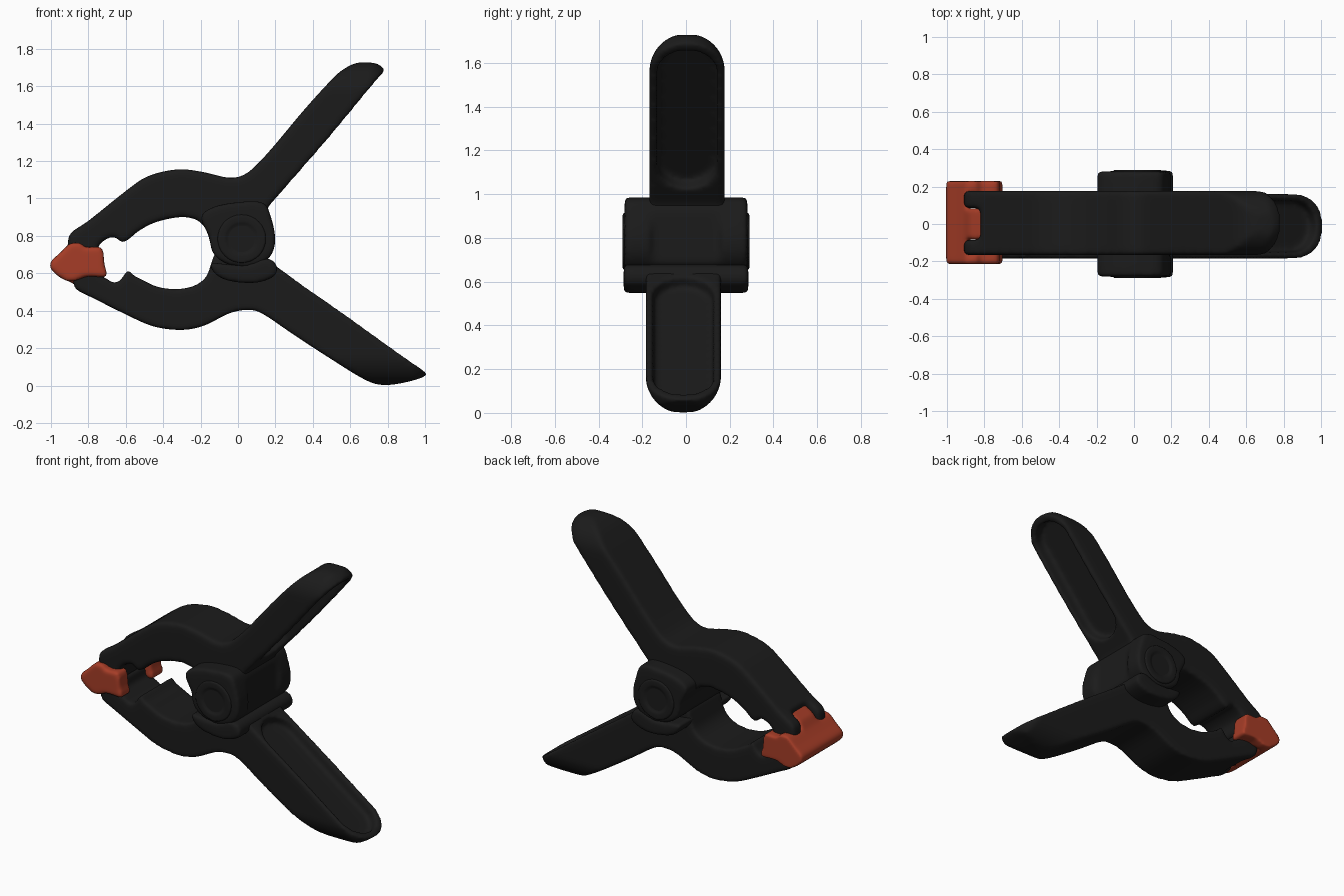
import bpy
import bmesh
from math import cos, sin, pi, radians
from mathutils import Matrix, Vector

cube = bpy.data.objects.get("Cube")
if cube:
    bpy.data.objects.remove(cube, do_unlink=True)


def make_material(name, colour):
    mat = bpy.data.materials.new(name)
    mat.use_nodes = True
    mat.diffuse_color = (*colour, 1)
    mat.node_tree.nodes["Principled BSDF"].inputs["Base Color"].default_value = (*colour, 1)
    return mat


black = make_material("black plastic", (.011, .011, .011))
orange = make_material("orange rubber", (.38, .046, .02))


def rounded(points, steps=3):
    """Closed smooth curve through the given profile points."""
    pts = [Vector(p) for p in points]
    count = len(pts)
    result = []
    for i in range(count):
        a, b, c, d = (pts[(i + k - 1) % count] for k in range(4))
        for s in range(steps):
            t = s / steps
            result.append(b + (c - a) * t / 2
                          + (a - b * 2.5 + c * 2 - d / 2) * t * t
                          + (b * 3 - a - c * 3 + d) * t ** 3 / 2)
    return result


def prism(name, outline, low, high, place):
    """Extrude an outline; place(u, v, w) turns outline and depth into a position."""
    bm = bmesh.new()
    bottom = [bm.verts.new(place(p[0], p[1], low)) for p in outline]
    top = [bm.verts.new(place(p[0], p[1], high)) for p in outline]
    bm.faces.new(bottom)
    bm.faces.new(top)
    for i in range(len(outline)):
        j = (i + 1) % len(outline)
        bm.faces.new((bottom[i], bottom[j], top[j], top[i]))
    bmesh.ops.recalc_face_normals(bm, faces=bm.faces)
    mesh = bpy.data.meshes.new(name)
    bm.to_mesh(mesh)
    bm.free()
    obj = bpy.data.objects.new(name, mesh)
    bpy.context.collection.objects.link(obj)
    return obj


def side_profile(name, outline, half_width, shift=0):
    return prism(name, outline, shift - half_width, shift + half_width,
                 lambda u, v, w: (u, w, v))


def box(name, x, y, z):
    return prism(name, [(x[0], z[0]), (x[1], z[0]), (x[1], z[1]), (x[0], z[1])],
                 y[0], y[1], lambda u, v, w: (u, w, v))


def stadium(name, angle, start, end, radius, low, high, shift=0):
    """Round-ended slab lying along a direction in the side plane."""
    turn = Matrix.Rotation(-angle, 3, 'Y')
    outline = []
    for centre, base in ((end - radius, -pi / 2), (start + radius, pi / 2)):
        for i in range(17):
            a = base + pi * i / 16
            outline.append((centre + radius * cos(a), shift + radius * sin(a)))
    return prism(name, outline, low, high, lambda u, v, w: turn @ Vector((u, v, w)))


def apply(obj, mod):
    bpy.context.view_layer.objects.active = obj
    bpy.ops.object.modifier_apply(modifier=mod.name)


def combine(obj, other, operation):
    other.hide_render = True
    mod = obj.modifiers.new("combine", 'BOOLEAN')
    mod.operation = operation
    mod.solver = 'EXACT'
    mod.object = other
    apply(obj, mod)
    bpy.data.objects.remove(other, do_unlink=True)


def soften(obj, mat, voxel=.012, repeat=10):
    """Fuse and round a part as moulded plastic."""
    mod = obj.modifiers.new("fuse", 'REMESH')
    mod.mode = 'VOXEL'
    mod.voxel_size = voxel
    apply(obj, mod)
    mod = obj.modifiers.new("round", 'SMOOTH')
    mod.factor = .5
    mod.iterations = repeat
    apply(obj, mod)
    obj.data.materials.clear()
    obj.data.materials.append(mat)
    obj.data.polygons.foreach_set("use_smooth", [True] * len(obj.data.polygons))


# Side outlines of the two arms, each one jaw, hinge and handle
upper_outline = [
    (-.91, .76), (-.89, .82), (-.8, .88), (-.6, 1.04), (-.48, 1.12), (-.32, 1.156),
    (-.18, 1.14), (-.05, 1.11), (.03, 1.125), (.1, 1.18), (.2, 1.29), (.35, 1.47),
    (.5, 1.635), (.57, 1.695), (.65, 1.728), (.76, 1.718), (.785, 1.69), (.73, 1.62),
    (.5, 1.34), (.3, 1.11), (.2, 1), (.15, .93), (.15, .82), (.13, .7), (0, .66),
    (-.12, .69), (-.155, .79), (-.18, .85), (-.23, .89), (-.32, .9), (-.45, .87),
    (-.54, .82), (-.58, .785), (-.62, .765), (-.66, .795), (-.71, .78), (-.75, .74),
    (-.76, .66), (-.89, .66)]
lower_outline = [
    (-.88, .55), (-.86, .51), (-.78, .47), (-.6, .38), (-.45, .315), (-.3, .297),
    (-.18, .32), (-.05, .385), (.05, .405), (.13, .385), (.3, .27), (.5, .14),
    (.68, .03), (.78, .002), (.9, .018), (1, .05), (.99, .08), (.85, .18),
    (.6, .36), (.4, .5), (.2, .64), (.1, .72), (-.1, .72), (-.14, .66),
    (-.17, .58), (-.24, .53), (-.34, .515), (-.44, .53), (-.52, .57), (-.555, .585),
    (-.59, .615), (-.63, .56), (-.67, .55), (-.7, .57), (-.75, .6), (-.76, .66),
    (-.88, .66)]

# name, outline, angle, tip distance, recess start, recess depth range, sideways shift,
# vertical direction and height of the tip
arms = [
    ("upper_arm", upper_outline, radians(50.5), 1.805, .93, (.3, .545), .005, pi / 2, 1.735),
    ("lower_arm", lower_outline, radians(-35.8), .79, -.18, (.575, .8), -.012, -pi / 2, .004)]
for name, outline, angle, tip, start, depth, shift, vertical, height in arms:
    arm = side_profile(name, rounded(outline), .172, shift)
    combine(arm, stadium("tip_mask", angle, -3, tip, .173, -2, 2, shift), 'INTERSECT')
    combine(arm, stadium("end_mask", vertical, -3, height, .173, -2, 2, shift), 'INTERSECT')
    combine(arm, stadium("recess", angle, start, tip - .05, .137, *depth, shift), 'DIFFERENCE')
    combine(arm, box("pad_notch", (-1.2, -.82), (-.085, .085), (.4, 1)), 'DIFFERENCE')
    soften(arm, black, repeat=14)

# Hinge housing: round ears of the upper arm over the collar of the lower arm
ears = side_profile("hinge_ears", rounded([
    (-.2, .9), (-.13, .955), (0, .98), (.13, .98), (.17, .92), (.2, .78),
    (.165, .68), (.06, .635), (-.06, .65), (-.135, .71), (-.155, .8)]), .281)
combine(ears, box("ear_gap", (.17, .4), (-.16, .16), (.5, 1.2)), 'DIFFERENCE')
soften(ears, black, repeat=18)
collar = side_profile("hinge_collar", rounded([
    (-.15, .655), (-.08, .65), (.04, .645), (.14, .68), (.2, .655), (.2, .59),
    (.1, .55), (-.04, .558), (-.12, .595)]), .285)
soften(collar, black)

# Pivot bosses, one ring on each side
ring = [(.02 + .13 * cos(i * pi / 16), .785 + .13 * sin(i * pi / 16)) for i in range(32)]
hole = [(.02 + .085 * cos(i * pi / 16), .785 + .085 * sin(i * pi / 16)) for i in range(32)]
for side, name in ((1, "back_pivot_boss"), (-1, "front_pivot_boss")):
    boss = side_profile(name, ring, .02, side * .27)
    combine(boss, side_profile("boss_hole", hole, .02, side * .3), 'DIFFERENCE')
    soften(boss, black, .009, 4)

# Rubber jaw pad: front bar, two thick cheeks and a sloped tongue set into the jaw tips
pad = side_profile("jaw_pad", rounded([
    (-1.005, .655), (-.95, .71), (-.9, .757), (-.85, .765), (-.81, .738), (-.73, .738),
    (-.715, .65), (-.705, .58), (-.8, .585), (-.9, .555), (-.985, .605)]), .222, .007)
combine(pad, box("cheek_slot", (-.895, -.5), (-.11, .11), (.3, 1)), 'DIFFERENCE')
for name, z in (("upper_jaw_seat", (.74, 1)), ("lower_jaw_seat", (.3, .575))):
    combine(pad, box(name, (-.895, -.5), (-.168, .168), z), 'DIFFERENCE')
tongue = [(-.93, .72), (-.88, .8), (-.81, .845), (-.81, .51), (-.87, .535), (-.93, .59)]
combine(pad, side_profile("tongue", tongue, .083), 'UNION')
soften(pad, orange, .012, 6)
